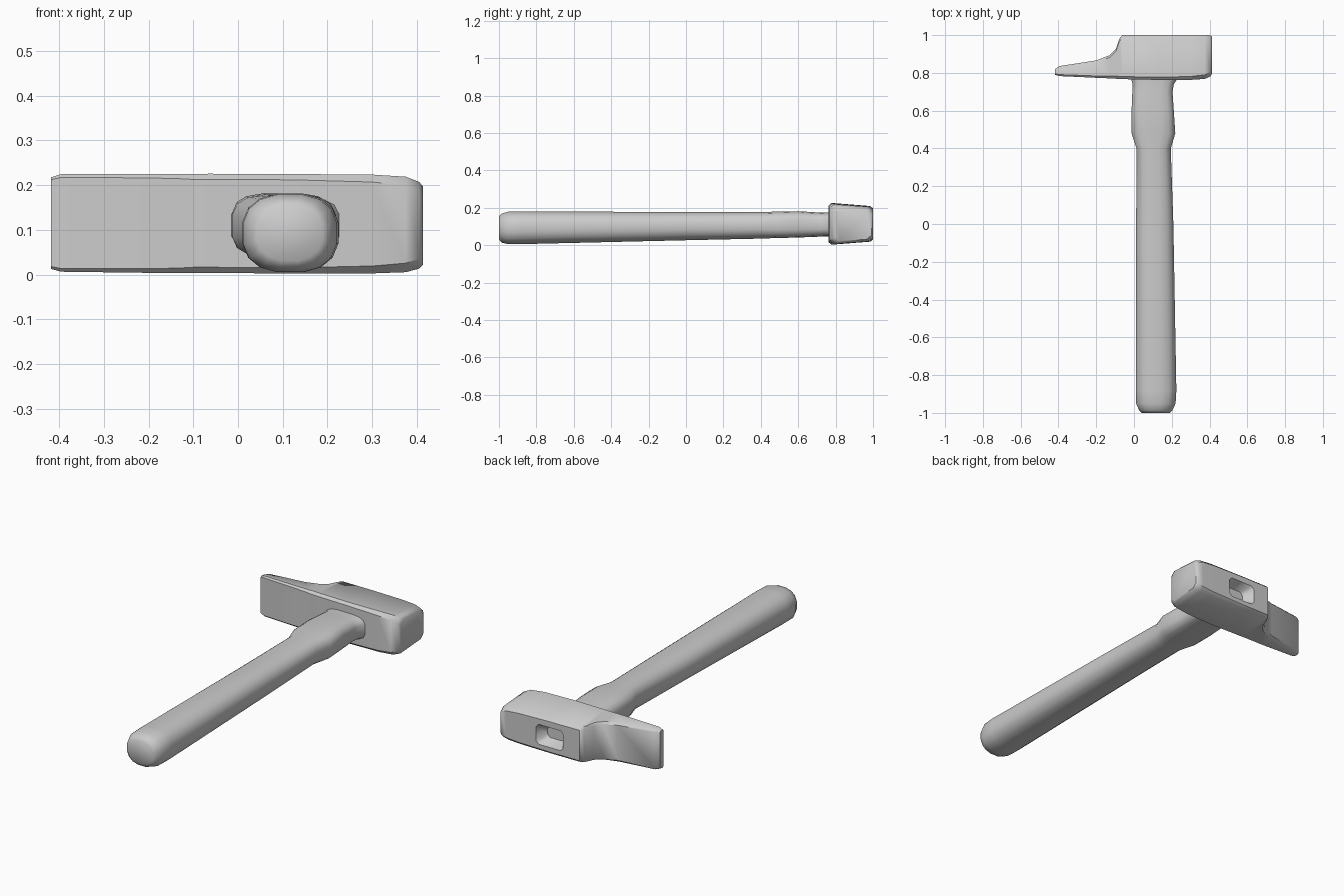
import bpy, bmesh, math
from mathutils import Vector

if "Cube" in bpy.data.objects:
    bpy.data.objects.remove(bpy.data.objects["Cube"])


def rounded(u0, u1, v0, v1, n, power):
    """Superellipse outline filling the given rectangle."""
    pts = []
    for i in range(n):
        a = 2 * math.pi * (i + 0.5) / n
        c, s = math.cos(a), math.sin(a)
        pts.append(((u0 + u1) / 2 + (u1 - u0) / 2 * math.copysign(abs(c) ** (2 / power), c),
                    (v0 + v1) / 2 + (v1 - v0) / 2 * math.copysign(abs(s) ** (2 / power), s)))
    return pts


def chamfered(u0, u1, v0, v1, c):
    """Rectangle outline with cut corners."""
    return [(u1, v0 + c), (u1, v1 - c), (u1 - c, v1), (u0 + c, v1),
            (u0, v1 - c), (u0, v0 + c), (u0 + c, v0), (u1 - c, v0)]


def loft(name, rings):
    """Skin a list of closed rings and cap both ends."""
    bm = bmesh.new()
    vs = [[bm.verts.new(p) for p in ring] for ring in rings]
    n = len(vs[0])
    for a, b in zip(vs, vs[1:]):
        for i in range(n):
            j = (i + 1) % n
            bm.faces.new((a[i], a[j], b[j], b[i]))
    bm.faces.new(vs[0])
    bm.faces.new(vs[-1])
    bmesh.ops.recalc_face_normals(bm, faces=bm.faces)
    me = bpy.data.meshes.new(name)
    bm.to_mesh(me)
    bm.free()
    ob = bpy.data.objects.new(name, me)
    bpy.context.collection.objects.link(ob)
    return ob


def smooth(ob, degrees):
    bpy.ops.object.select_all(action='DESELECT')
    ob.select_set(True)
    bpy.context.view_layer.objects.active = ob
    bpy.ops.object.shade_smooth_by_angle(angle=math.radians(degrees))


# Handle: y, x range, z range, squareness
handle_sections = [
    (-1.00, 0.04, 0.19, 0.03, 0.155, 2.3),
    (-0.985, 0.025, 0.205, 0.012, 0.17, 2.4),
    (-0.95, 0.01, 0.222, 0.004, 0.18, 2.5),
    (-0.88, 0.008, 0.226, 0.004, 0.182, 2.5),
    (0.00, 0.01, 0.21, 0.025, 0.178, 2.5),
    (0.40, 0.012, 0.196, 0.034, 0.178, 2.7),
    (0.48, -0.014, 0.22, 0.037, 0.18, 3.2),
    (0.60, -0.014, 0.212, 0.04, 0.182, 3.5),
    (0.70, -0.01, 0.205, 0.044, 0.176, 3.5),
    (0.74, -0.008, 0.212, 0.046, 0.174, 3.5),
    (0.775, -0.018, 0.235, 0.046, 0.174, 3.5),
]
handle = loft("handle", [[(x, y, z) for x, z in rounded(x0, x1, z0, z1, 16, p)]
                         for y, x0, x1, z0, z1, p in handle_sections])
smooth(handle, 50)

# Head: x, y range, z range, corner cut; narrows in height towards the back
head_sections = [
    (-0.418, 0.790, 0.820, 0.010, 0.220, 0.006),
    (-0.395, 0.783, 0.836, 0.004, 0.227, 0.008),
    (-0.20, 0.774, 0.866, 0.002, 0.227, 0.010),
    (-0.13, 0.771, 0.893, 0.002, 0.227, 0.012),
    (-0.095, 0.769, 0.928, 0.002, 0.227, 0.014),
    (-0.078, 0.768, 0.980, 0.002, 0.227, 0.014),
    (-0.062, 0.767, 1.000, 0.002, 0.227, 0.014),
    (0.12, 0.763, 1.000, 0.001, 0.226, 0.014),
    (0.30, 0.763, 1.000, 0.001, 0.225, 0.018),
    (0.375, 0.768, 1.000, 0.003, 0.221, 0.022),
    (0.405, 0.782, 0.999, 0.010, 0.210, 0.024),
    (0.414, 0.798, 0.992, 0.018, 0.200, 0.024),
]


def taper(x, y, z):
    return Vector((x, y, 0.113 + (z - 0.113) * (1 - 0.7 * max(0, y - 0.76))))


head = loft("hammer_head", [[taper(x, y, z) for y, z in chamfered(*s)]
                            for x, *s in head_sections])

# Eye recess in the back of the head
cutter = loft("eye_cutter", [[(x, y, z) for x, z in chamfered(0.115 - w, 0.115 + w, 0.11 - h, 0.11 + h, 0.015)]
                             for y, w, h in [(0.945, 0.05, 0.03), (1.02, 0.092, 0.062)]])
cutter.hide_render = True
cut = head.modifiers.new("eye", 'BOOLEAN')
cut.operation = 'DIFFERENCE'
cut.object = cutter
bpy.context.view_layer.objects.active = head
bpy.ops.object.modifier_apply(modifier="eye")
bpy.data.objects.remove(cutter)
smooth(head, 42)
